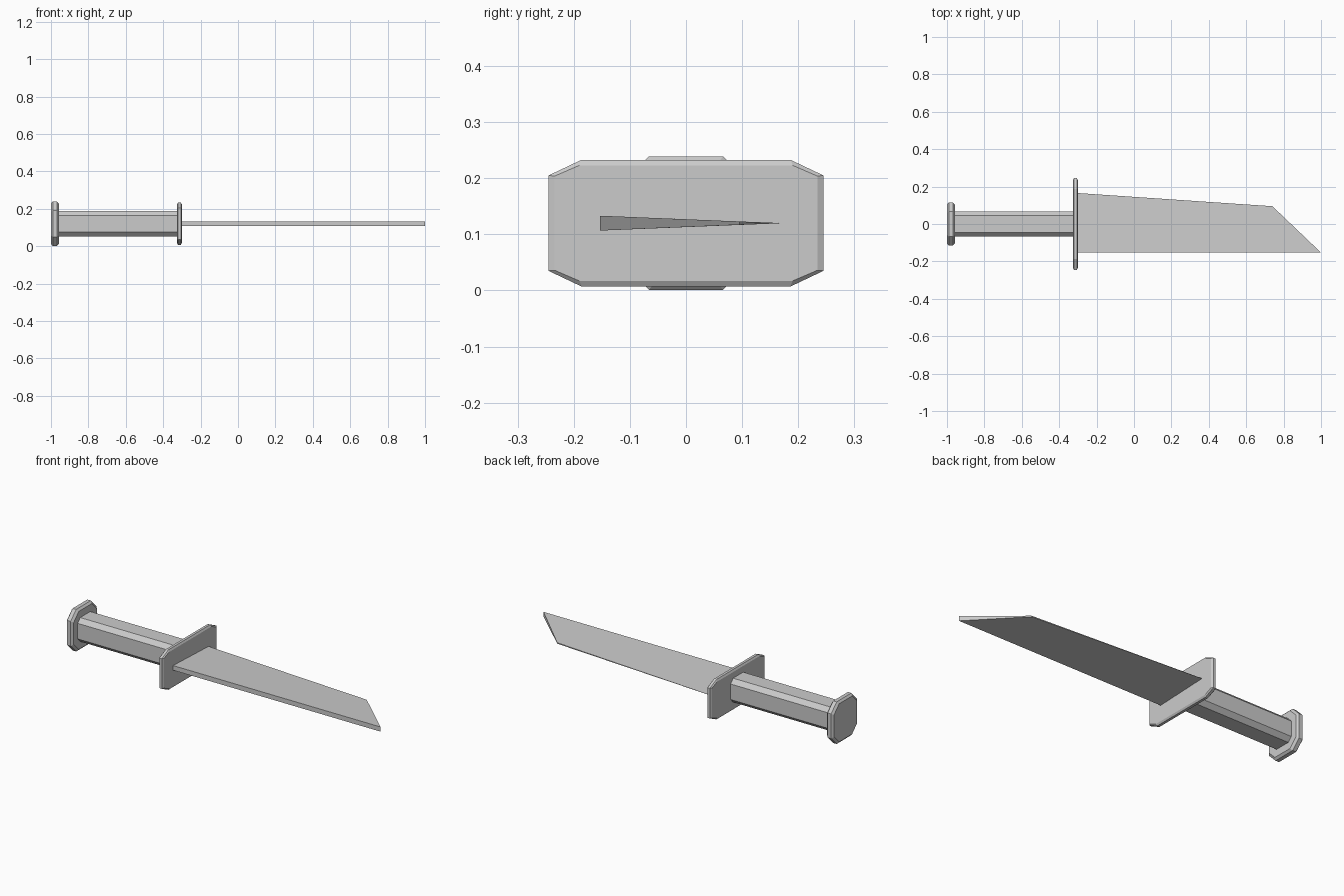
import bpy, bmesh

if "Cube" in bpy.data.objects:
    bpy.data.objects.remove(bpy.data.objects["Cube"])

CZ = 0.12  # height of the knife's long axis


def make_object(name, rings):
    """Skin a stack of equal-length point rings and cap both ends."""
    bm = bmesh.new()
    loops = [[bm.verts.new(p) for p in ring] for ring in rings]
    n = len(loops[0])
    for a, b in zip(loops, loops[1:]):
        for i in range(n):
            j = (i + 1) % n
            bm.faces.new((a[i], a[j], b[j], b[i]))
    bm.faces.new(loops[0][::-1])
    bm.faces.new(loops[-1])
    bmesh.ops.recalc_face_normals(bm, faces=bm.faces)
    mesh = bpy.data.meshes.new(name)
    bm.to_mesh(mesh)
    bm.free()
    obj = bpy.data.objects.new(name, mesh)
    bpy.context.collection.objects.link(obj)
    return obj


def octagon(x, hy, hz, cy, cz):
    """Chamfered rectangle across the x axis: half sizes and flat half lengths."""
    pts = [(hy, cz), (cy, hz), (-cy, hz), (-hy, cz),
           (-hy, -cz), (-cy, -hz), (cy, -hz), (hy, -cz)]
    return [(x, y, CZ + z) for y, z in pts]


# grip
make_object("grip", [octagon(x, 0.068, 0.068, 0.045, 0.044) for x in (-0.965, -0.32)])

# pommel and guard: octagonal plates with softened rims
make_object("pommel", [
    octagon(-1.0, 0.104, 0.108, 0.058, 0.062),
    octagon(-0.99, 0.115, 0.119, 0.066, 0.070),
    octagon(-0.968, 0.115, 0.119, 0.066, 0.070),
    octagon(-0.957, 0.104, 0.108, 0.058, 0.062),
])
make_object("guard", [
    octagon(-0.327, 0.234, 0.103, 0.190, 0.084),
    octagon(-0.321, 0.245, 0.113, 0.186, 0.085),
    octagon(-0.306, 0.245, 0.113, 0.186, 0.085),
    octagon(-0.300, 0.234, 0.103, 0.190, 0.084),
])

# blade: thick spine at -y, tapering to a keen edge at +y
profile = [(-0.31, -0.153), (1.0, -0.153), (0.74, 0.095), (-0.31, 0.166)]


def blade_side(sign):
    return [(x, y, CZ + sign * max(0.0132 * (0.166 - y) / 0.319, 0.0003))
            for x, y in profile]


make_object("blade", [blade_side(-1), blade_side(1)])
